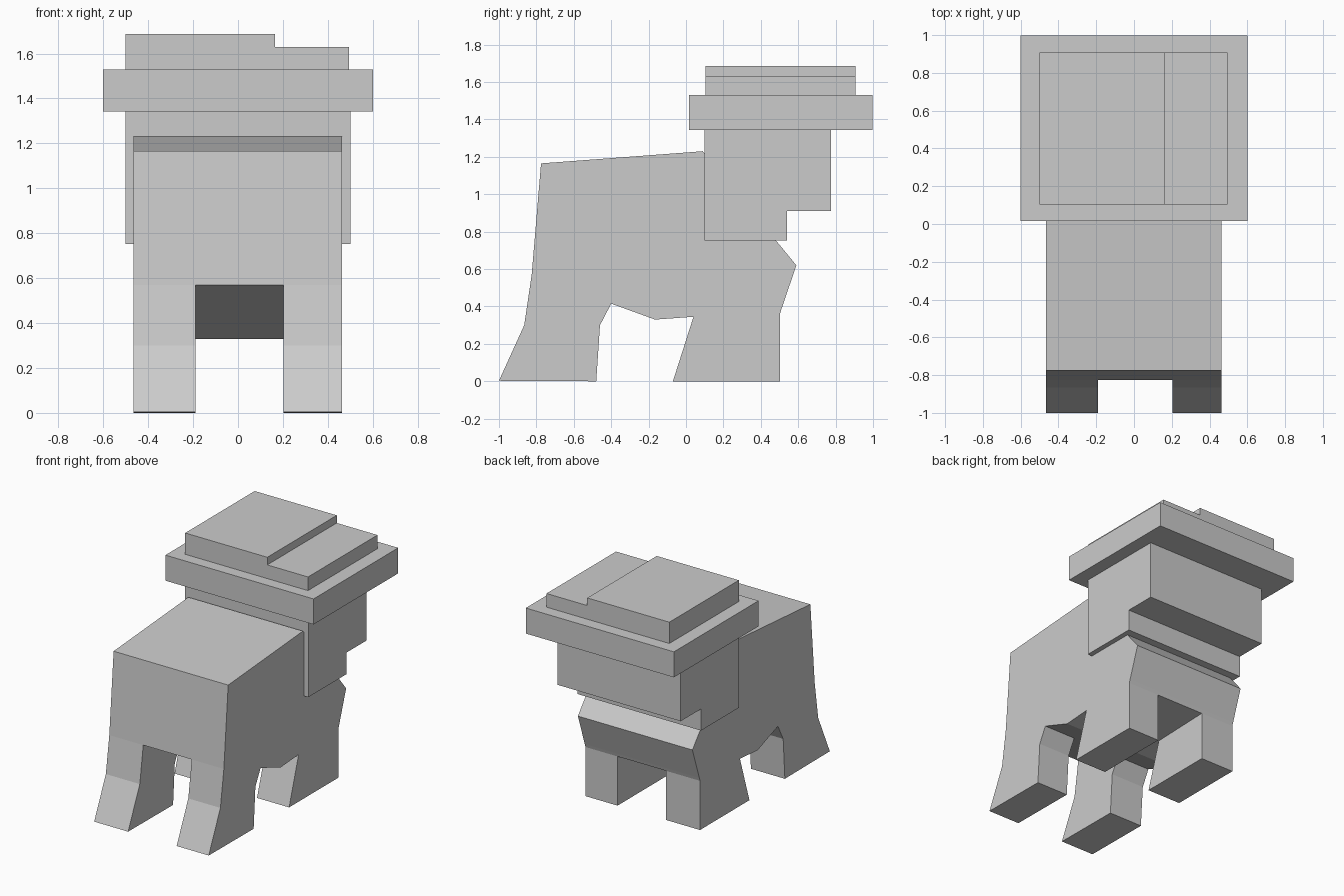
import bpy, bmesh
from mathutils import Vector

if "Cube" in bpy.data.objects:
    bpy.data.objects.remove(bpy.data.objects["Cube"])


def prism(name, profile, a, b, axis="x", open_edges=()):
    """Extrude a profile from a to b: (y, z) points along x, or (x, z) points along y.
    open_edges lists profile edges left open where the part joins another."""
    bm = bmesh.new()

    def place(p, t):
        return Vector((t, p[0], p[1])) if axis == "x" else Vector((p[0], t, p[1]))

    ring_a = [bm.verts.new(place(p, a)) for p in profile]
    ring_b = [bm.verts.new(place(p, b)) for p in profile]
    bm.faces.new(ring_a)
    bm.faces.new(ring_b[::-1])
    n = len(profile)
    for i in range(n):
        if i not in open_edges:
            j = (i + 1) % n
            bm.faces.new((ring_a[j], ring_a[i], ring_b[i], ring_b[j]))
    bmesh.ops.recalc_face_normals(bm, faces=bm.faces)
    mesh = bpy.data.meshes.new(name)
    bm.to_mesh(mesh)
    bm.free()
    obj = bpy.data.objects.new(name, mesh)
    bpy.context.collection.objects.link(obj)
    return obj


# Torso: sloping rump, back, chest and belly
prism("torso", [(-0.825, 0.57), (-0.775, 1.165), (0.09, 1.23), (0.59, 0.62),
                (0.51, 0.385), (0.502, 0.36), (0.04, 0.345), (-0.165, 0.33),
                (-0.40, 0.415)], -0.465, 0.463)

# Legs, open where they join the torso
rear_leg = [(-0.40, 0.415), (-0.825, 0.57), (-0.865, 0.30), (-1.0, 0.003),
            (-0.48, 0.0), (-0.46, 0.30)]
front_leg = [(0.04, 0.345), (0.502, 0.36), (0.502, 0.0), (-0.07, 0.0)]
for side, a, b in (("left", -0.465, -0.19), ("right", 0.203, 0.463)):
    prism("rear_leg_" + side, rear_leg, a, b, open_edges=(0,))
    prism("front_leg_" + side, front_leg, a, b, open_edges=(0,))

# Head with a stepped jaw
prism("head", [(0.10, 0.752), (0.54, 0.752), (0.54, 0.91), (0.775, 0.91),
               (0.775, 1.345), (0.10, 1.345)], -0.50, 0.50)

# Wide brow slab
prism("brow_slab", [(0.017, 1.343), (0.997, 1.343), (0.997, 1.53), (0.017, 1.53)],
      -0.60, 0.60)

# Stepped top cap
prism("top_cap", [(-0.50, 1.53), (0.495, 1.53), (0.495, 1.63), (0.165, 1.63),
                  (0.165, 1.686), (-0.50, 1.686)], 0.103, 0.907, axis="y")
